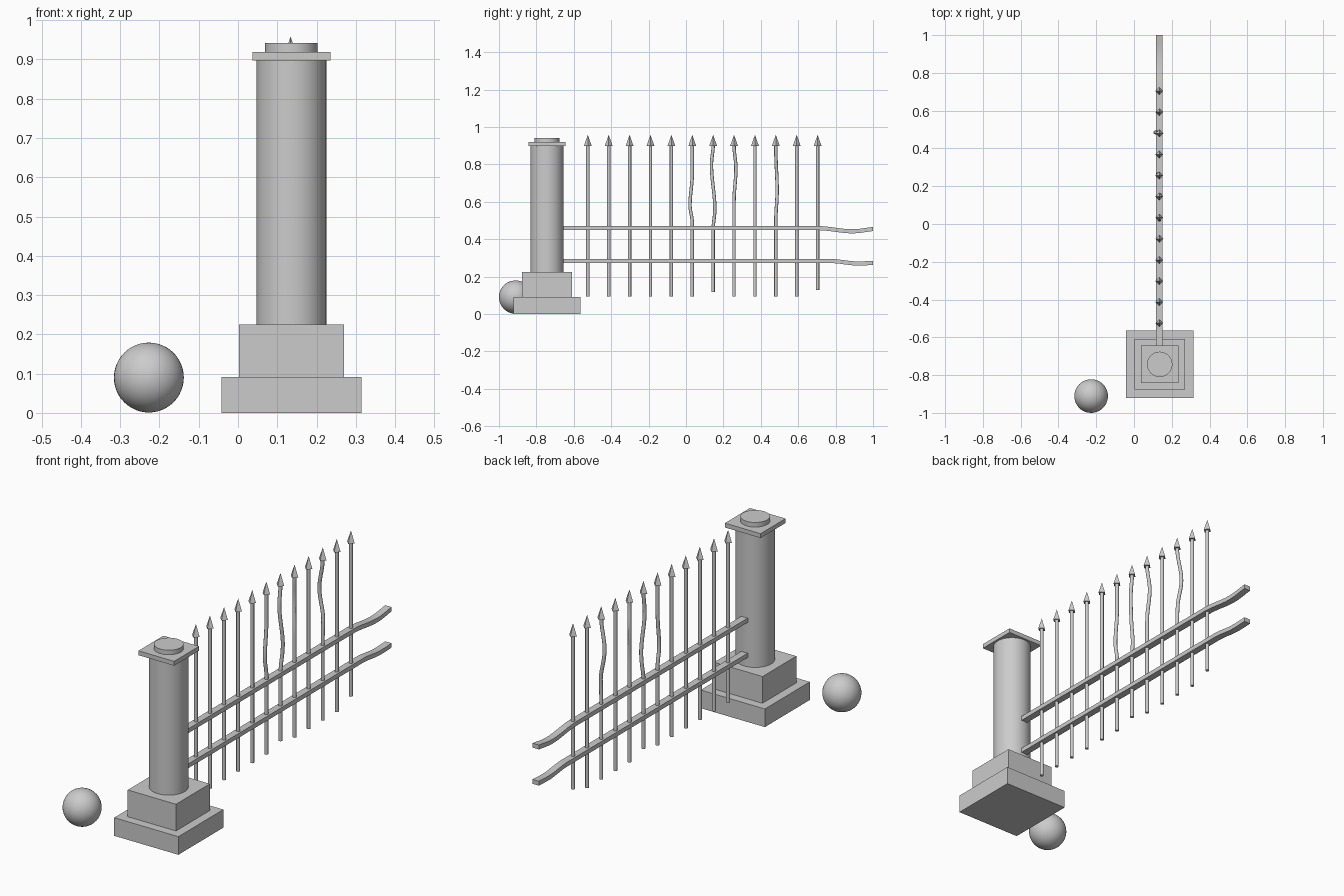
import bpy, bmesh, math
from mathutils import Vector

if "Cube" in bpy.data.objects:
    bpy.data.objects.remove(bpy.data.objects["Cube"])

PX, PY = 0.136, -0.743      # pillar centre
FX = 0.134                  # fence line


def finish(bm, name, smooth=False):
    bmesh.ops.recalc_face_normals(bm, faces=bm.faces)
    me = bpy.data.meshes.new(name)
    bm.to_mesh(me)
    bm.free()
    ob = bpy.data.objects.new(name, me)
    bpy.context.collection.objects.link(ob)
    if smooth:
        bpy.context.view_layer.objects.active = ob
        ob.select_set(True)
        bpy.ops.object.shade_smooth_by_angle(angle=math.radians(35))
        ob.select_set(False)
    return ob


def block(name, width, z0, z1):
    bm = bmesh.new()
    bmesh.ops.create_cube(bm, size=1)
    for v in bm.verts:
        v.co = Vector((PX + v.co.x * width, PY + v.co.y * width, z0 + (v.co.z + 0.5) * (z1 - z0)))
    finish(bm, name)


def drum(name, radius, z0, z1):
    bm = bmesh.new()
    bmesh.ops.create_cone(bm, cap_ends=True, segments=48, radius1=radius, radius2=radius, depth=z1 - z0)
    bmesh.ops.translate(bm, verts=bm.verts, vec=(PX, PY, (z0 + z1) / 2))
    finish(bm, name, True)


def loft(bm, rings):
    rows = [[bm.verts.new(p) for p in r] for r in rings]
    n = len(rows[0])
    for a, b in zip(rows, rows[1:]):
        for i in range(n):
            j = (i + 1) % n
            bm.faces.new((a[i], a[j], b[j], b[i]))
    bm.faces.new(rows[0])
    bm.faces.new(rows[-1])


def ease(keys, t):
    """Eased value between (position, value) keys."""
    if t <= keys[0][0]:
        return keys[0][1]
    for (a, u), (b, v) in zip(keys, keys[1:]):
        if t <= b:
            return u + (v - u) * (1 - math.cos(math.pi * (t - a) / (b - a))) / 2
    return keys[-1][1]


# Stepped plinth, column and cap
block("plinth_lower", 0.356, 0, 0.091)
block("plinth_upper", 0.268, 0.091, 0.225)
drum("column", 0.089, 0.225, 0.897)
block("cap_slab", 0.198, 0.897, 0.919)
drum("cap_disc", 0.067, 0.919, 0.942)

# Fallen ball beside the pillar
bm = bmesh.new()
bmesh.ops.create_uvsphere(bm, u_segments=40, v_segments=24, radius=0.089)
bmesh.ops.translate(bm, verts=bm.verts, vec=(-0.227, -0.911, 0.09))
finish(bm, "ball", True)

# Rails, straight then sagging at the broken end
rails = {
    "rail_upper": [(0.7, 0.459), (0.89, 0.442), (1.04, 0.457)],
    "rail_lower": [(0.77, 0.283), (0.92, 0.27), (1.04, 0.274)],
}
for name, keys in rails.items():
    bm = bmesh.new()
    rings = []
    for y in [-0.67] + [keys[0][0] + (1 - keys[0][0]) * i / 14 for i in range(15)]:
        z = ease(keys, y)
        rings.append([(FX + sx * 0.0175, y, z + sz * 0.011)
                      for sx, sz in ((-1, -1), (1, -1), (1, 1), (-1, 1))])
    loft(bm, rings)
    finish(bm, name, True)

# Pickets: bends are (height, offset) keys along y and x
bend_y = {
    5: [(0.49, 0), (0.58, -0.012), (0.75, 0)],
    6: [(0.45, 0), (0.56, 0.009), (0.8, -0.009), (0.9, 0)],
    7: [(0.6, 0), (0.78, 0.01), (0.9, 0)],
    9: [(0.5, 0), (0.66, 0.007), (0.88, 0)],
}
bend_x = {
    6: [(0.48, 0), (0.62, 0.008), (0.8, 0)],
    7: [(0.6, 0), (0.76, -0.008), (0.9, 0)],
    9: [(0.58, 0), (0.74, -0.022), (0.9, 0)],
}
bottoms = {6: 0.118, 11: 0.128}
for i in range(12):
    y0 = -0.525 + i * 0.1117
    z0 = bottoms.get(i, 0.093)
    zs = [z0, 0.9]
    if i in bend_y:
        zs = [z0] + [0.44 + 0.46 * k / 24 for k in range(25)]
    bm = bmesh.new()
    rings = []
    for z in zs:
        cx = FX + ease(bend_x.get(i, [(0, 0)]), z)
        cy = y0 + ease(bend_y.get(i, [(0, 0)]), z)
        rings.append([(cx + 0.009 * math.cos(a), cy + 0.009 * math.sin(a), z)
                      for a in (k * math.pi / 6 for k in range(12))])
    loft(bm, rings)
    finish(bm, f"picket_{i + 1}", True)

    # Four-sided spear point
    bm = bmesh.new()
    bmesh.ops.create_cone(bm, cap_ends=True, segments=4, radius1=0.021, radius2=0, depth=0.06)
    bmesh.ops.translate(bm, verts=bm.verts, vec=(FX, y0, 0.928))
    finish(bm, f"spear_point_{i + 1}")
